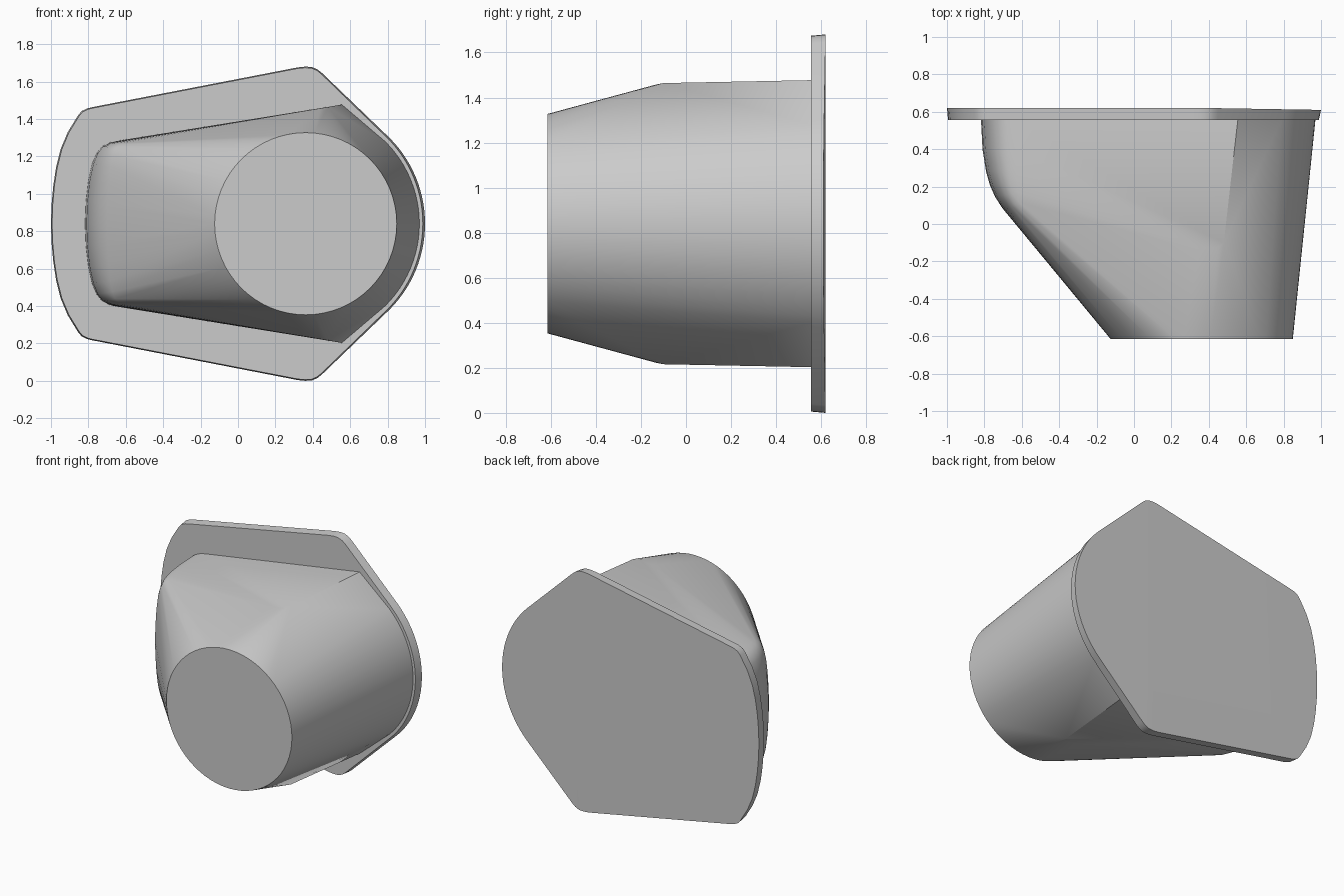
import bpy, bmesh
from math import sin, cos, pi, radians

if "Cube" in bpy.data.objects:
    bpy.data.objects.remove(bpy.data.objects["Cube"])

ZC = 0.84  # height of the horizontal symmetry plane


def arc(cx, r, a0, a1, n):
    """Points (x, half height) on a circle centred on the symmetry plane."""
    return [(cx + r * cos(radians(a0 + (a1 - a0) * i / n)),
             r * sin(radians(a0 + (a1 - a0) * i / n))) for i in range(n + 1)]


def hull_object(name, half_points, angle):
    """Mirror (x, y, half height) points in z and wrap them in a convex shell."""
    bm = bmesh.new()
    for x, y, h in half_points:
        bm.verts.new((x, y, ZC + h))
        if h > 1e-4:
            bm.verts.new((x, y, ZC - h))
    res = bmesh.ops.convex_hull(bm, input=bm.verts[:])
    junk = {e for e in res["geom_interior"] + res["geom_unused"]
            if isinstance(e, bmesh.types.BMVert)}
    bmesh.ops.delete(bm, geom=list(junk), context='VERTS')
    bmesh.ops.dissolve_limit(bm, angle_limit=radians(0.3),
                             verts=bm.verts[:], edges=bm.edges[:])
    bmesh.ops.recalc_face_normals(bm, faces=bm.faces[:])
    me = bpy.data.meshes.new(name)
    bm.to_mesh(me)
    bm.free()
    ob = bpy.data.objects.new(name, me)
    bpy.context.collection.objects.link(ob)
    bpy.ops.object.select_all(action='DESELECT')
    ob.select_set(True)
    bpy.context.view_layer.objects.active = ob
    bpy.ops.object.shade_smooth_by_angle(angle=radians(angle))
    return ob


# mounting flange: tapered rim, back bent slightly forward on the right
outline = [(-1, 0), (-0.997, 0.1), (-0.988, 0.2), (-0.973, 0.3), (-0.948, 0.4),
           (-0.91, 0.49), (-0.855, 0.58), (-0.835, 0.603), (-0.805, 0.617),
           (-0.78, 0.623), (0.32, 0.836), (0.36, 0.84), (0.395, 0.838),
           (0.425, 0.825), (0.45, 0.805)] + arc(0.35, 0.65, 45, 0, 14)
flange = []
for x, h in outline:
    bend = 0.01 * max(0, x - 0.4) / 0.6
    flange.append((x, 0.62 - bend, h))
    flange.append((x * 0.994 - (bend * 0.6), 0.555, h * 0.993))
for h in (0, 0.828):
    flange.append((0.4, 0.62, h))
hull_object("mounting_flange", flange, 30)

# body: round front end blended into the wide drafted rear section
body = [(x, -0.615, h) for x, h in arc(0.362, 0.487, 0, 180, 32)]
body += [(x, 0.556, h) for x, h in arc(0.35, 0.62, 45, 0, 12)]
body += [(0.555, 0.556, 0.637), (0.48, -0.1, 0.624),
         (0.44, -0.135, 0.617), (0.35, -0.14, 0.602)]

# left wall with its rounded lower shoulder, in steps of depth and inset
left = [(-0.818, 0), (-0.813, 0.12), (-0.80, 0.23), (-0.78, 0.32),
        (-0.755, 0.378), (-0.725, 0.415), (-0.68, 0.436), (-0.63, 0.446)]
for y, inset in [(0.556, 0), (0.4, 0.008), (0.28, 0.027), (0.21, 0.047),
                 (0.145, 0.075), (0.08, 0.118)]:
    for x, h in left:
        k = (-0.60 - x) / 0.218
        body.append((x + inset * k, y + (1 - k) * 0.35 * inset,
                     h - 0.12 * inset * (h > 0)))
hull_object("body", body, 30)
